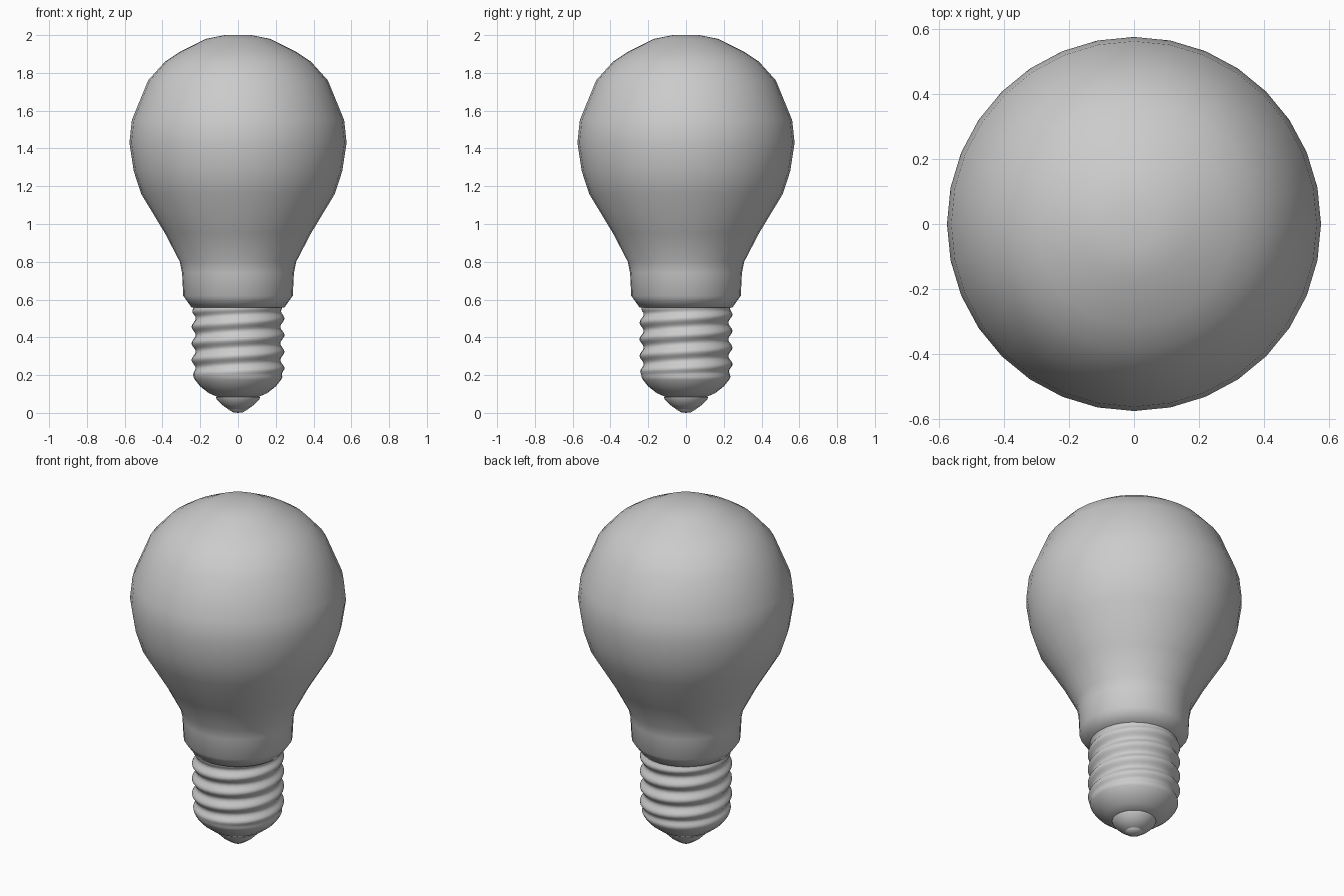
import bpy, bmesh, math

if "Cube" in bpy.data.objects:
    bpy.data.objects.remove(bpy.data.objects["Cube"])

SIDES = 32


def lathe(name, profile, radius_offset=None, angle=40):
    """Spin (radius, z) points, bottom to top; zero radius closes to a pole."""
    bm = bmesh.new()
    rings = []
    for r, z in profile:
        if r == 0:
            rings.append([bm.verts.new((0, 0, z))] * SIDES)
            continue
        ring = []
        for i in range(SIDES):
            a = 2 * math.pi * i / SIDES
            rr = r + (radius_offset(a, z) if radius_offset else 0)
            ring.append(bm.verts.new((rr * math.cos(a), rr * math.sin(a), z)))
        rings.append(ring)
    for low, high in zip(rings, rings[1:]):
        for i in range(SIDES):
            j = (i + 1) % SIDES
            corners = list(dict.fromkeys((low[i], low[j], high[j], high[i])))
            bm.faces.new(corners)
    bmesh.ops.recalc_face_normals(bm, faces=bm.faces)
    mesh = bpy.data.meshes.new(name)
    bm.to_mesh(mesh)
    bm.free()
    obj = bpy.data.objects.new(name, mesh)
    bpy.context.collection.objects.link(obj)
    bpy.ops.object.select_all(action='DESELECT')
    obj.select_set(True)
    bpy.context.view_layer.objects.active = obj
    bpy.ops.object.shade_smooth_by_angle(angle=math.radians(angle))
    return obj


# Glass envelope
lathe("glass_bulb", [
    (0, 0.555), (0.245, 0.557), (0.29, 0.62), (0.296, 0.74), (0.308, 0.80),
    (0.386, 0.95), (0.513, 1.16), (0.552, 1.28), (0.575, 1.43), (0.562, 1.55),
    (0.476, 1.76), (0.386, 1.86), (0.31, 1.91), (0.17, 1.98), (0.07, 2.0), (0, 2.0)],
    angle=60)

# Screw base with a helical thread that fades out at both ends
PITCH, BOTTOM, TOP = 0.088, 0.19, 0.56


def thread(a, z):
    fade = max(0, min(1, (z - BOTTOM) / 0.04, (TOP - z) / 0.03))
    return 0.011 * fade * math.cos(2 * math.pi * (z - 0.50) / PITCH - a)


ROWS = 36
shell = [(0, 0.085), (0.11, 0.085), (0.155, 0.105), (0.20, 0.14), (0.228, 0.175)]
shell += [(0.235, BOTTOM + (TOP - BOTTOM) * k / ROWS) for k in range(ROWS + 1)]
lathe("screw_base", shell + [(0, TOP)], thread, angle=60)

# Electrical contact at the foot, with a small solder tip
lathe("foot_contact", [
    (0, 0.015), (0.05, 0.018), (0.085, 0.043), (0.112, 0.07), (0.117, 0.083), (0, 0.09)])
lathe("solder_tip", [(0, 0.0), (0.025, 0.003), (0.045, 0.014), (0.05, 0.025), (0, 0.03)])
